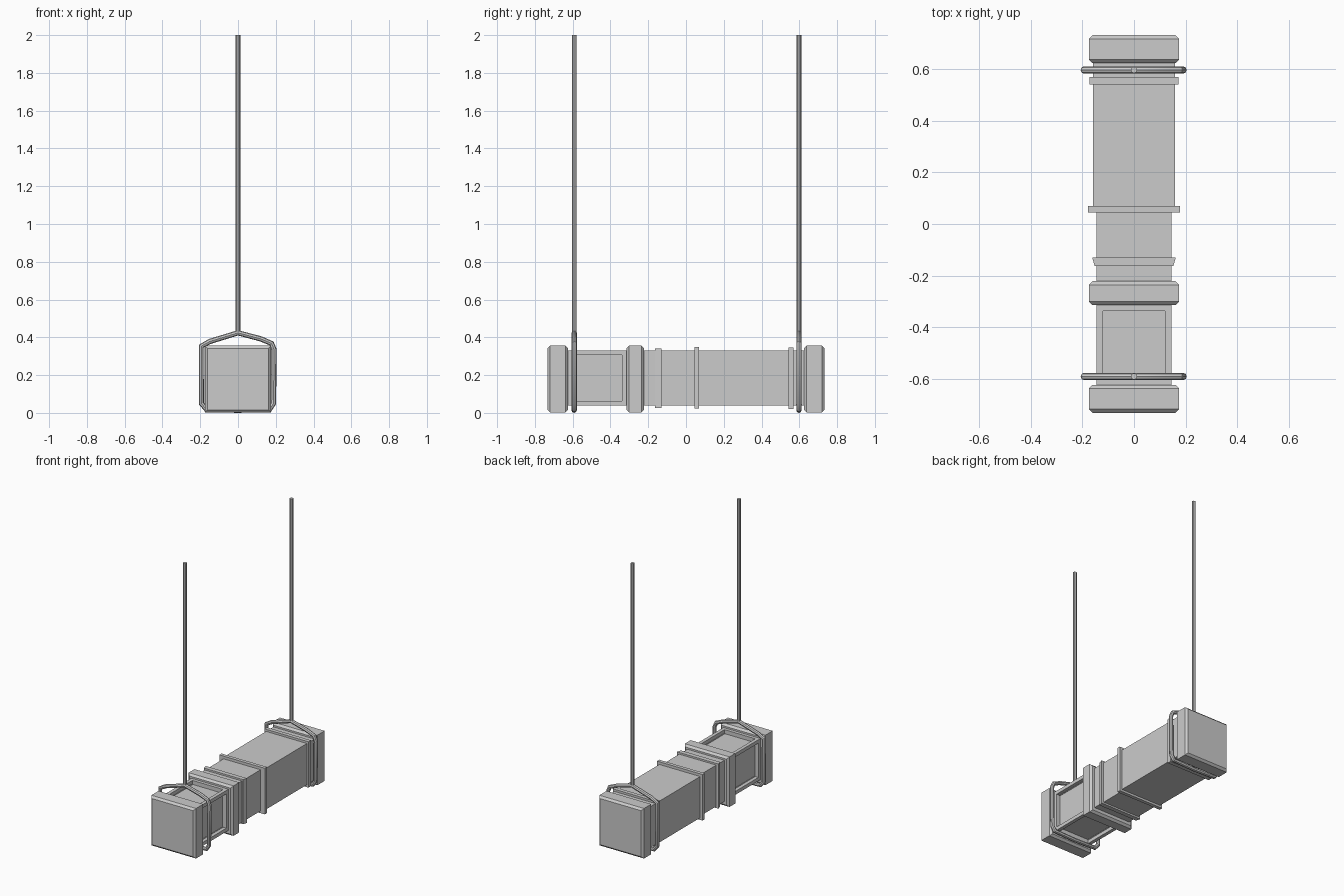
import bpy, bmesh

if "Cube" in bpy.data.objects:
    bpy.data.objects.remove(bpy.data.objects["Cube"])

ZC = 0.179  # height of the beam axis


def finish(name, bm):
    bmesh.ops.recalc_face_normals(bm, faces=bm.faces)
    me = bpy.data.meshes.new(name)
    bm.to_mesh(me)
    bm.free()
    ob = bpy.data.objects.new(name, me)
    bpy.context.collection.objects.link(ob)
    return ob


def loft(name, sections, zc=ZC):
    """Rectangular sections (y, half width, half height) joined along y."""
    bm = bmesh.new()
    rings = [[bm.verts.new((sx * w, y, zc + sz * h))
              for sx, sz in ((-1, -1), (1, -1), (1, 1), (-1, 1))]
             for y, w, h in sections]
    for a, b in zip(rings, rings[1:]):
        for i in range(4):
            j = (i + 1) % 4
            bm.faces.new((a[i], a[j], b[j], b[i]))
    bm.faces.new(rings[0])
    bm.faces.new(rings[-1])
    return finish(name, bm)


def block(name, y0, y1, w=0.175, h=0.177, c=0.014):
    """Thick collar with chamfered end edges."""
    return loft(name, [(y0, w - c, h - c), (y0 + c, w, h),
                       (y1 - c, w, h), (y1, w - c, h - c)])


def tube(name, points, radius, cyclic=False):
    cu = bpy.data.curves.new(name, 'CURVE')
    cu.dimensions = '3D'
    cu.bevel_depth = radius
    cu.bevel_resolution = 2
    cu.use_fill_caps = True
    sp = cu.splines.new('POLY')
    sp.points.add(len(points) - 1)
    for p, co in zip(sp.points, points):
        p.co = (*co, 1)
    sp.use_cyclic_u = cyclic
    ob = bpy.data.objects.new(name, cu)
    bpy.context.collection.objects.link(ob)
    bpy.ops.object.select_all(action='DESELECT')
    ob.select_set(True)
    bpy.context.view_layer.objects.active = ob
    bpy.ops.object.convert(target='MESH')
    bpy.ops.object.shade_smooth_by_angle(angle=0.6)


# Chamfered end caps and middle collar
block("front_cap", -0.733, -0.625)
block("middle_collar", -0.315, -0.222)
block("rear_cap", 0.625, 0.733)

# Beam shaft: narrower front part, wider rear part
loft("front_shaft", [(-0.30, 0.145, 0.146), (0.055, 0.145, 0.146)], 0.184)
loft("rear_shaft", [(0.055, 0.16, 0.146), (0.64, 0.16, 0.146)], 0.184)

# Thin rings around the shaft
loft("tapered_ring", [(-0.163, 0.153, 0.158), (-0.131, 0.162, 0.158)], 0.184)
loft("centre_ring", [(0.045, 0.178, 0.163), (0.07, 0.178, 0.163)], 0.186)
loft("rear_ring", [(0.542, 0.172, 0.162), (0.57, 0.172, 0.162)], 0.183)

# Panelled section with a recess on all four sides
panel = loft("panelled_section", [(-0.627, 0.145, 0.146), (-0.313, 0.145, 0.146)], 0.184)
bm = bmesh.new()
bm.from_mesh(panel.data)
bm.normal_update()
sides = [f for f in bm.faces if abs(f.normal.y) < 0.5]
bmesh.ops.inset_individual(bm, faces=sides, thickness=0.035)
push = [(f, f.normal.copy() * -0.028) for f in sides]
for f, move in push:
    new = bmesh.ops.extrude_discrete_faces(bm, faces=[f])["faces"][0]
    bmesh.ops.translate(bm, verts=new.verts, vec=move)
bm.to_mesh(panel.data)
bm.free()

# Rope slings and hanging lines
SLING = [(0, 0.424), (0.12, 0.392), (0.178, 0.368), (0.191, 0.335), (0.188, 0.05),
         (0.168, 0.019), (0, 0.014), (-0.168, 0.019), (-0.194, 0.05),
         (-0.194, 0.354), (-0.15, 0.378)]
for label, y in (("front", -0.592), ("rear", 0.598)):
    tube(label + "_sling", [(x, y, z) for x, z in SLING], 0.014, True)
    tube(label + "_hanging_line", [(0, y, 0.415), (0, y, 2.0)], 0.0125)
